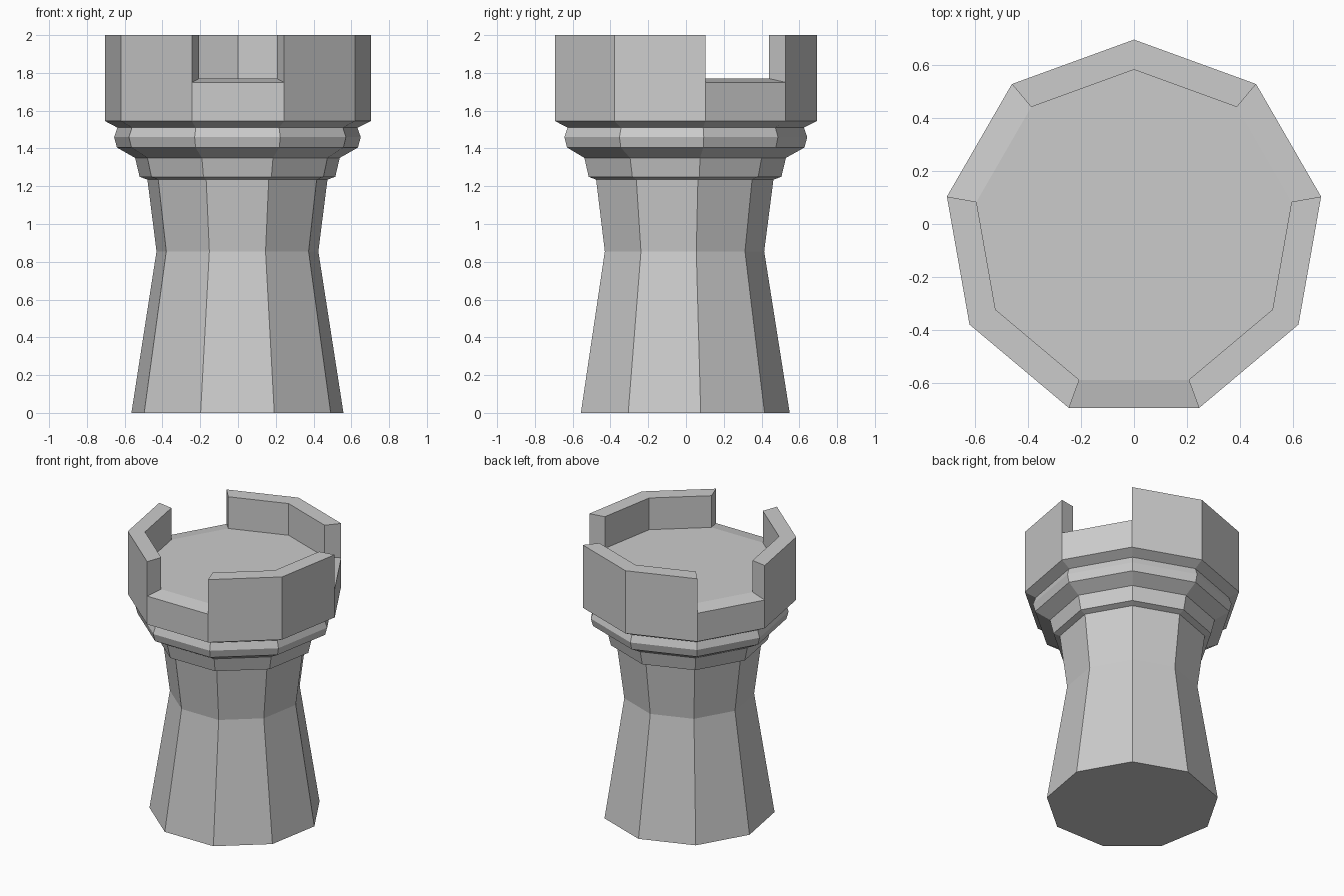
import bpy, bmesh
from math import sin, cos, radians

if "Cube" in bpy.data.objects:
    bpy.data.objects.remove(bpy.data.objects["Cube"])

SIDES = 9
CENTRE_Y = -0.021          # nonagon's bounding box is centred, not its axis

bm = bmesh.new()


def ring(radius, z, dx=0.0):
    return [bm.verts.new((dx + radius * cos(radians(90 + 40 * k)),
                          CENTRE_Y + radius * sin(radians(90 + 40 * k)), z))
            for k in range(SIDES)]


def quad(a, b, k):
    n = (k + 1) % SIDES
    bm.faces.new((a[k], a[n], b[n], b[k]))


# Shaft, mouldings and outer crown wall: (radius, height)
profile = [(0.57, 0), (0.435, 0.855), (0.484, 1.235), (0.526, 1.25),
           (0.55, 1.35), (0.648, 1.405), (0.663, 1.46), (0.645, 1.51)]
rings = [ring(r, z, -0.003) for r, z in profile]
rings += [ring(0.715, 1.545), ring(0.715, 1.75)]
for low, high in zip(rings, rings[1:]):
    for k in range(SIDES):
        quad(low, high, k)
bm.faces.new(rings[0])

# Crown floor
outer, inner = rings[-1], ring(0.602, 1.77)
bm.faces.new(inner)

# Battlements: two raised sides, then one sloping sill, three times round
outer_top, inner_top = ring(0.715, 2.0), ring(0.602, 2.0)
for k in range(SIDES):
    if k % 3 == 1:
        quad(outer, inner, k)
    else:
        quad(outer, outer_top, k)
        quad(outer_top, inner_top, k)
        quad(inner_top, inner, k)
    if k % 3 != 0:
        bm.faces.new((outer[k], inner[k], inner_top[k], outer_top[k]))

bmesh.ops.recalc_face_normals(bm, faces=bm.faces)
mesh = bpy.data.meshes.new("castle_tower")
bm.to_mesh(mesh)
bm.free()
bpy.context.collection.objects.link(bpy.data.objects.new("castle_tower", mesh))
